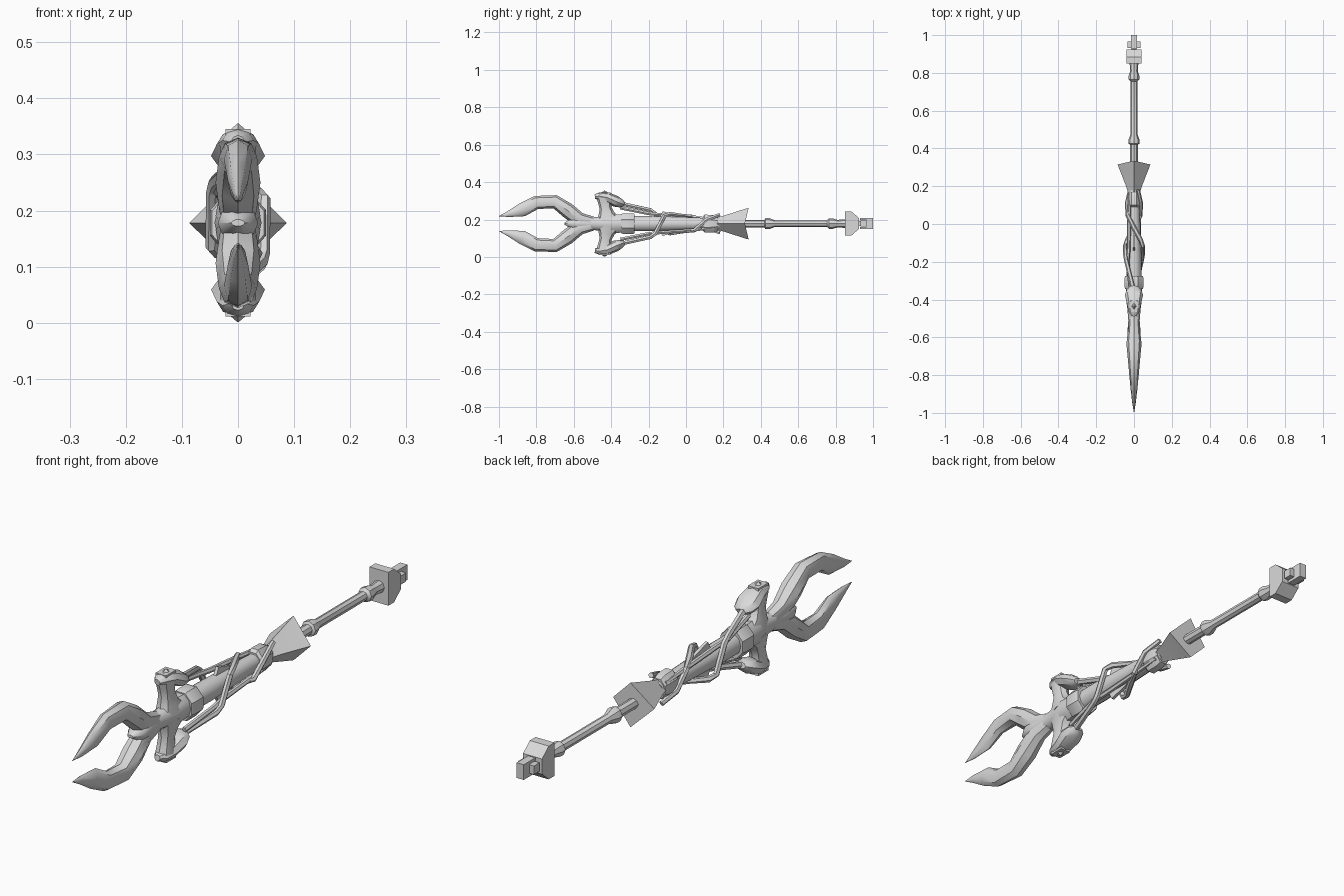
import bpy, bmesh, math
from mathutils import Vector

AX = 0.178  # height of the long axis
metal = bpy.data.materials.new("pale_grey")
metal.diffuse_color = (0.7, 0.7, 0.7, 1)


def finish(name, bm, angle=40):
    bmesh.ops.recalc_face_normals(bm, faces=bm.faces)
    me = bpy.data.meshes.new(name)
    bm.to_mesh(me)
    bm.free()
    ob = bpy.data.objects.new(name, me)
    bpy.context.collection.objects.link(ob)
    me.materials.append(metal)
    bpy.ops.object.select_all(action='DESELECT')
    ob.select_set(True)
    bpy.context.view_layer.objects.active = ob
    bpy.ops.object.shade_smooth_by_angle(angle=math.radians(angle))
    return ob


def loft(name, stations, sides=8, flip=False, turn=0.0, angle=40):
    """Sweep an oval through (x, y, z, half_width, half_depth); flip = half turn about the axis."""
    pts = [Vector(s[:3]) for s in stations]
    bm = bmesh.new()
    rings = []
    for i, s in enumerate(stations):
        t = (pts[min(i + 1, len(pts) - 1)] - pts[max(i - 1, 0)]).normalized()
        u = (Vector((1, 0, 0)) - t * t.x).normalized()
        v = t.cross(u)
        ring = []
        for k in range(sides):
            a = 2 * math.pi * k / sides + turn
            p = pts[i] + u * s[3] * math.cos(a) + v * s[4] * math.sin(a)
            if flip:
                p.x, p.z = -p.x, 2 * AX - p.z
            ring.append(bm.verts.new(p))
        rings.append(ring)
    for a, b in zip(rings, rings[1:]):
        for k in range(sides):
            j = (k + 1) % sides
            bm.faces.new((a[k], a[j], b[j], b[k]))
    bm.faces.new(rings[0])
    bm.faces.new(rings[-1])
    return finish(name, bm, angle)


def turned(name, prof, sides=8, **kw):
    """Straight part along the axis from (y, half_width, half_height)."""
    return loft(name, [(0, y, AX, rx, rz) for y, rx, rz in prof], sides, **kw)


def prism(name, prof, x0, x1, flip=False):
    """Extrude a (y, z) outline across x."""
    bm = bmesh.new()
    f = (lambda z: 2 * AX - z) if flip else (lambda z: z)
    a = [bm.verts.new((x0, y, f(z))) for y, z in prof]
    b = [bm.verts.new((x1, y, f(z))) for y, z in prof]
    bm.faces.new(a)
    bm.faces.new(b)
    for k in range(len(a)):
        j = (k + 1) % len(a)
        bm.faces.new((a[k], a[j], b[j], b[k]))
    return finish(name, bm, 20)


def box(name, x, y0, y1, z0, z1, flip=False):
    return prism(name, [(y0, z0), (y1, z0), (y1, z1), (y0, z1)], -x, x, flip)


# Handle with its two collars
turned("handle", [(0.30, .02, .02), (0.42, .02, .02), (0.425, .03, .03), (0.445, .03, .03),
                  (0.475, .018, .018), (0.755, .018, .018), (0.765, .028, .028),
                  (0.785, .028, .028), (0.81, .02, .02), (0.86, .024, .024)])

# Pommel block and end catch
prism("pommel", [(.85, .115), (.885, .115), (.925, .15), (.925, .208), (.885, .242), (.85, .242)],
      -.04, .04)
box("catch_neck", .014, .92, .97, .165, .192)
box("catch_crossbar", .034, .932, .965, .162, .195)
box("catch_end", .015, .965, 1.0, .15, .208)
box("catch_top_rail", .015, .93, .97, .197, .208)
box("catch_bottom_rail", .015, .93, .97, .15, .161)

# Four-cornered flared guard: top and bottom corners reach further back
guard = turned("guard", [(0.16, .03, .032), (0.20, .042, .042), (0.325, .087, .085)], 4, angle=25)
for v in guard.data.vertices:
    if v.co.y > 0.3:
        v.co.y = 0.315 if abs(v.co.x) > 0.04 else 0.335

# Shaft, clamp and neck
turned("shaft", [(-0.36, .038, .042), (-0.2, .04, .042), (-0.02, .034, .037), (0.1, .03, .032),
                 (0.18, .028, .03)], 10)
q = math.pi / 8
turned("clamp", [(-0.345, .05, .056), (-0.335, .054, .06), (-0.285, .054, .06),
                 (-0.275, .05, .056)], 8, turn=q, angle=25)
turned("rear_clamp", [(0.09, .034, .04), (0.10, .038, .052), (0.15, .038, .05), (0.17, .032, .04)],
       8, turn=q, angle=25)
turned("neck", [(-0.65, .012, .006), (-0.61, .036, .03), (-0.56, .034, .038), (-0.51, .03, .035),
                (-0.45, .035, .04), (-0.40, .042, .055), (-0.34, .042, .05)], 10)

for side, flip in (("upper", False), ("lower", True)):
    # Curved fork blade
    loft(side + "_fork_blade",
         [(0, -0.50, .183, .028, .033), (0, -0.57, .198, .033, .04), (0, -0.635, .25, .04, .041),
          (0, -0.70, .295, .034, .036), (0, -0.80, .291, .025, .036),
          (0, -0.875, .252, .018, .037), (0, -0.95, .229, .009, .016),
          (0, -1.0, .218, .0005, .0005)], 8, flip)
    # Wing arm rising from the neck, flared at both ends
    loft(side + "_wing_arm",
         [(0, -0.415, .19, .04, .075), (0, -0.425, .225, .034, .045), (0, -0.43, .26, .028, .032),
          (0, -0.435, .29, .03, .035), (0, -0.435, .32, .033, .045)], 8, flip)
    # Wing cap sloping backward
    loft(side + "_wing_cap",
         [(0, -0.487, .322, .012, .012), (0, -0.465, .325, .028, .02), (0, -0.42, .318, .038, .027),
          (0, -0.375, .297, .048, .03), (0, -0.345, .285, .038, .022),
          (0, -0.33, .28, .02, .012)], 8, flip)
    box(side + "_wing_plate", .022, -.465, -.405, .33, .345, flip)
    loft(side + "_wing_point", [(0, -.435, .343, .015, .02), (0, -.435, .355, .001, .001)],
         4, flip, angle=20)
    # Ribbon that leaves the wing and winds round the shaft
    loft(side + "_ribbon",
         [(0, -0.40, .30, .013, .012), (-.006, -0.335, .282, .013, .012),
          (-.042, -0.19, .25, .011, .012), (-.046, -0.165, .232, .011, .013),
          (-.047, -0.115, .135, .011, .013), (-.036, -0.085, .126, .012, .012),
          (.0, -0.02, .134, .013, .009), (.034, 0.045, .142, .011, .012),
          (.038, 0.11, .2, .01, .012), (.022, 0.18, .226, .01, .01)], 6, flip, angle=30)
    # Second, shorter strand beside it
    loft(side + "_short_strand",
         [(-.018, -0.35, .262, .01, .01), (-.034, -0.20, .232, .01, .01),
          (-.028, -0.13, .225, .01, .01), (-.026, 0.04, .212, .01, .009),
          (-.024, 0.16, .2, .008, .008)], 6, flip, angle=30)
    # Pointed fin at the ribbon's bend
    prism(side + "_fin", [(-.15, .16), (-.125, .112), (-.06, .13), (.0, .15)], -.006, .006, flip)
